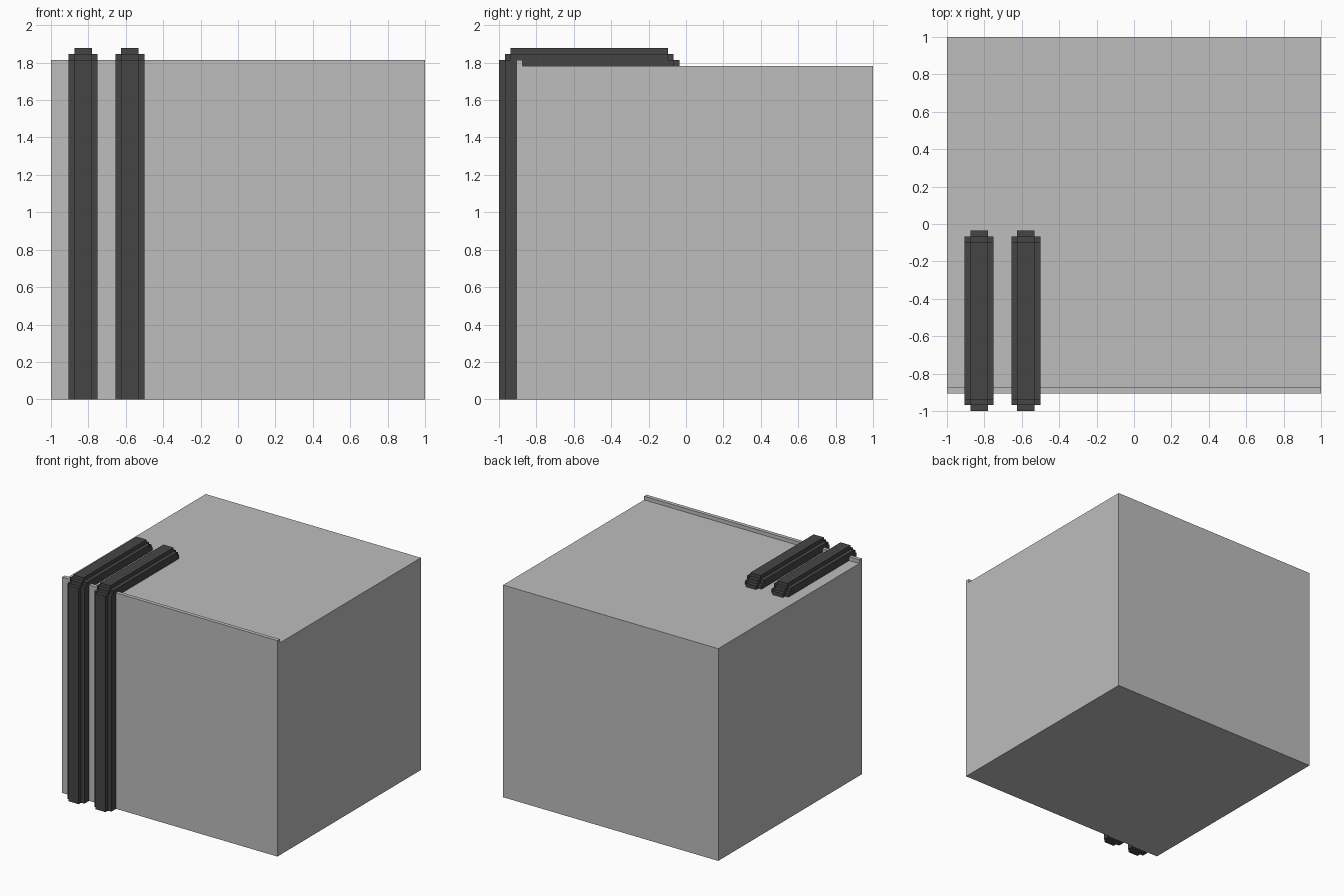
import bpy
import bmesh

cube = bpy.data.objects.get("Cube")
if cube:
    bpy.data.objects.remove(cube, do_unlink=True)


def make_material(name, value):
    mat = bpy.data.materials.new(name)
    mat.use_nodes = True
    colour = (value, value, value, 1)
    mat.diffuse_color = colour
    mat.node_tree.nodes["Principled BSDF"].inputs["Base Color"].default_value = colour
    return mat


light_grey = make_material("light_grey", 0.51)
dark_grey = make_material("dark_grey", 0.06)


def extrude_profile(name, plane, points, start, end, mat):
    """Extrude a closed profile: 'x' profiles hold (y, z), 'z' profiles hold (x, y)."""
    bm = bmesh.new()
    place = (lambda a, b: (start, a, b)) if plane == "x" else (lambda a, b: (a, b, start))
    face = bm.faces.new([bm.verts.new(place(a, b)) for a, b in points])
    new = bmesh.ops.extrude_face_region(bm, geom=[face])["geom"]
    depth = end - start
    vec = (depth, 0, 0) if plane == "x" else (0, 0, depth)
    bmesh.ops.translate(bm, vec=vec, verts=[v for v in new if isinstance(v, bmesh.types.BMVert)])
    bmesh.ops.recalc_face_normals(bm, faces=bm.faces)
    mesh = bpy.data.meshes.new(name)
    bm.to_mesh(mesh)
    bm.free()
    mesh.materials.append(mat)
    obj = bpy.data.objects.new(name, mesh)
    bpy.context.collection.objects.link(obj)
    return obj


# Main block with a thin raised lip along its front top edge
FRONT, LIP, TOP, LIP_TOP = -0.905, -0.873, 1.783, 1.814
extrude_profile("block", "x", [(FRONT, 0), (1, 0), (1, TOP), (LIP, TOP),
                               (LIP, LIP_TOP), (FRONT, LIP_TOP)], -1, 1, light_grey)

# Bent pipes: a narrow stepped core and a wider, lower body, both running
# up the front, over the lip and back along the top
core = [(-1, 0), (FRONT, 0), (FRONT, LIP_TOP), (LIP, LIP_TOP), (LIP, TOP),
        (-0.035, TOP), (-0.035, 1.814), (-0.066, 1.814), (-0.066, 1.846),
        (-0.097, 1.846), (-0.097, 1.878), (-0.937, 1.878), (-0.937, 1.846),
        (-0.968, 1.846), (-0.968, 1.814), (-1, 1.814)]
body = [(-0.968, 0), (FRONT, 0), (FRONT, LIP_TOP), (LIP, LIP_TOP), (LIP, TOP),
        (-0.066, TOP), (-0.066, 1.814), (-0.097, 1.814), (-0.097, 1.846),
        (-0.937, 1.846), (-0.937, 1.814), (-0.968, 1.814)]
for side, centre in (("right", -0.828), ("left", -0.578)):
    extrude_profile(f"{side}_pipe_core", "x", core, centre - 0.047, centre + 0.047, dark_grey)
    # Side flanges sit on either side of the core
    for label, sign in (("inner", 1), ("outer", -1)):
        extrude_profile(f"{side}_pipe_{label}_flange", "x", body,
                        centre + sign * 0.047, centre + sign * 0.078, dark_grey)
